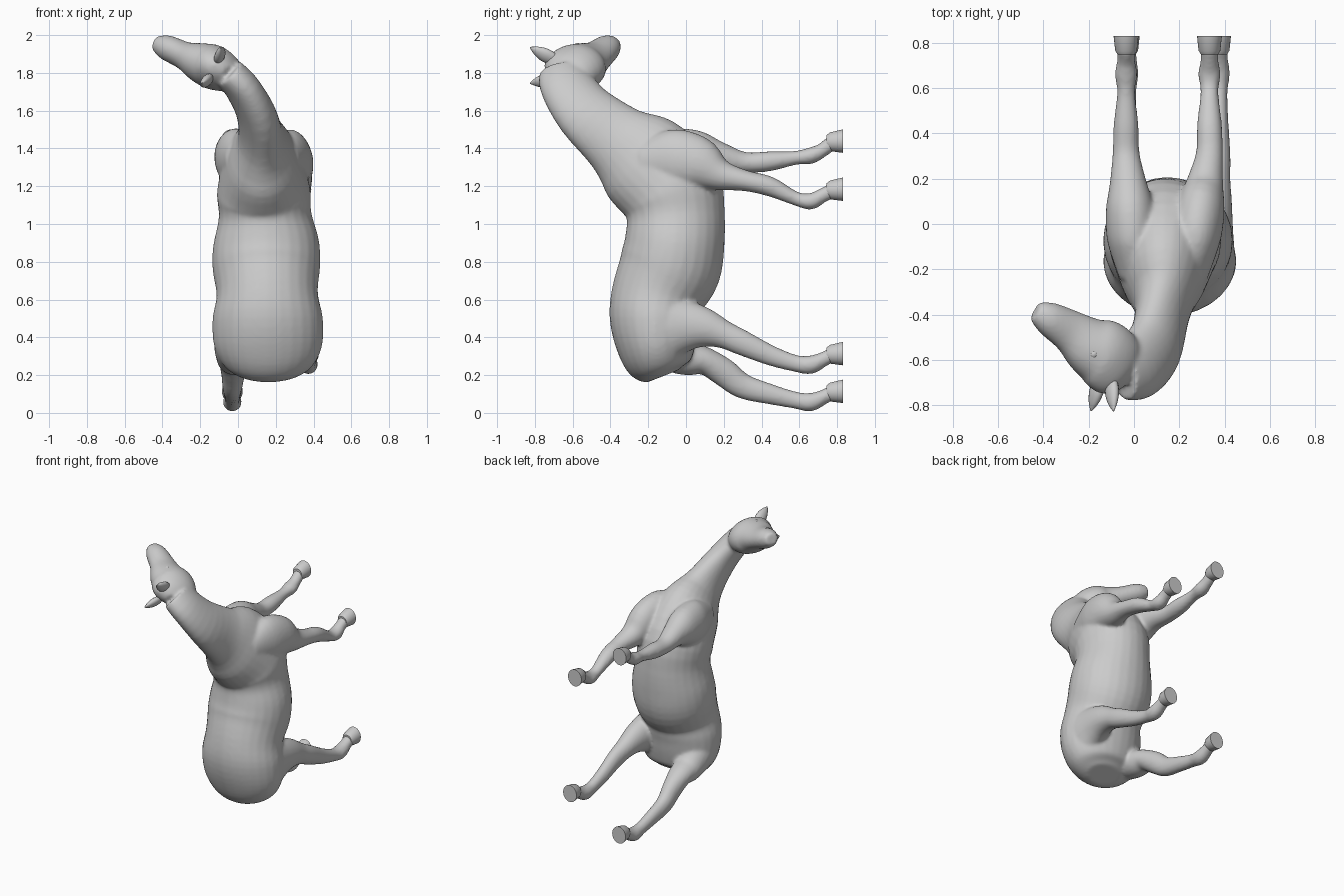
import bpy, bmesh, math
from mathutils import Vector

if "Cube" in bpy.data.objects:
    bpy.data.objects.remove(bpy.data.objects["Cube"])


def spline(stations, steps=4):
    """Catmull-Rom interpolation of all station values."""
    st = [Vector(s) for s in stations]
    out = []
    for i in range(len(st) - 1):
        a, b, c, d = st[max(i - 1, 0)], st[i], st[i + 1], st[min(i + 2, len(st) - 1)]
        for k in range(steps):
            t = k / steps
            out.append(0.5 * (2 * b + (c - a) * t + (2 * a - 5 * b + 4 * c - d) * t * t
                              + (3 * b - a - 3 * c + d) * t ** 3))
    return out + [st[-1]]


def neck_twist(z):
    """The neck rolls sideways as it rises; the head keeps the final roll."""
    return math.radians(60) * min(max((z - 1.42) / .36, 0), 1)


def loft(bm, stations, twist=lambda z: 0, steps=4, sides=28):
    """Stations: x, y, z, half width, half depth."""
    st = spline(stations, steps)
    pos = [Vector(s[:3]) for s in st]
    rings = []
    for i, s in enumerate(st):
        t = (pos[min(i + 1, len(pos) - 1)] - pos[max(i - 1, 0)]).normalized()
        a = twist(s[2])
        w = Vector((math.cos(a), 0, math.sin(a)))
        w = (w - t * w.dot(t)).normalized()
        d = t.cross(w)
        rings.append([bm.verts.new(pos[i] + w * (s[3] * math.cos(u)) + d * (s[4] * math.sin(u)))
                      for u in (2 * math.pi * k / sides for k in range(sides))])
    for r, q in zip(rings, rings[1:]):
        for k in range(sides):
            n = (k + 1) % sides
            bm.faces.new((r[k], r[n], q[n], q[k]))
    bm.faces.new(rings[0][::-1])
    bm.faces.new(rings[-1])


def finish(bm, name, angle=None):
    bmesh.ops.recalc_face_normals(bm, faces=bm.faces[:])
    me = bpy.data.meshes.new(name)
    bm.to_mesh(me)
    bm.free()
    ob = bpy.data.objects.new(name, me)
    bpy.context.collection.objects.link(ob)
    if angle:
        bpy.ops.object.select_all(action='DESELECT')
        ob.select_set(True)
        bpy.context.view_layer.objects.active = ob
        bpy.ops.object.shade_smooth_by_angle(angle=math.radians(angle))
    return ob


body = bmesh.new()

# Torso and neck, from rump to poll
loft(body, [
    (.16, -.12, .195, .13, .09), (.16, -.135, .24, .225, .165),
    (.16, -.155, .35, .285, .21), (.157, -.165, .5, .292, .24),
    (.155, -.145, .63, .268, .248), (.15, -.085, .77, .285, .27),
    (.15, -.06, .9, .28, .264), (.143, -.055, 1.05, .245, .26),
    (.135, -.09, 1.19, .245, .275), (.13, -.235, 1.34, .19, .265),
    (.125, -.37, 1.45, .125, .195), (.095, -.53, 1.59, .103, .167),
    (.02, -.625, 1.725, .092, .15), (-.05, -.65, 1.80, .085, .13)], neck_twist)

# Head, from poll to muzzle
loft(body, [
    (-.03, -.68, 1.785, .05, .08), (-.07, -.64, 1.805, .095, .145),
    (-.13, -.575, 1.83, .118, .155), (-.20, -.535, 1.855, .105, .13),
    (-.28, -.475, 1.89, .075, .097), (-.38, -.415, 1.935, .066, .074),
    (-.435, -.385, 1.955, .04, .045)], neck_twist)

# Leg profiles shared by each pair: y, half width, half depth
front = [(-.24, .06, .10), (-.08, .11, .165), (.06, .108, .145), (.18, .082, .085),
         (.31, .06, .056), (.44, .055, .053), (.58, .04, .037), (.66, .05, .044),
         (.72, .04, .038), (.78, .04, .04)]
hind = [(-.27, .07, .10), (-.14, .115, .19), (0, .1, .14), (.1, .084, .105),
        (.2, .065, .075), (.3, .053, .067), (.45, .044, .054), (.58, .04, .045),
        (.66, .05, .049), (.73, .042, .039)]

# Each leg: profile, x at body, x at hoof, bulk of upper leg, heights of the stations
legs = {
    "right_front": (front, .265, .333, 1,
                    [1.32, 1.335, 1.32, 1.26, 1.23, 1.2, 1.135, 1.12, 1.15, 1.18]),
    "left_front": (front, -.005, -.035, .95,
                   [1.34, 1.345, 1.36, 1.35, 1.325, 1.332, 1.35, 1.362, 1.39, 1.435]),
    "right_hind": (hind, .325, .373, 1,
                   [.45, .45, .46, .45, .415, .37, .303, .262, .255, .285]),
    "left_hind": (hind, -.01, -.03, .7,
                  [.41, .37, .295, .275, .215, .142, .098, .067, .057, .085]),
}
hoof_centres = {}
for name, (profile, x0, x1, bulk, heights) in legs.items():
    pts = []
    for (y, w, d), z in zip(profile, heights):
        f = min(max((y + .1) / .4, 0), 1)
        pts.append((x0 + (x1 - x0) * f, y, z, w, d * (bulk if y < .15 else 1)))
    if profile is hind:
        pts.append((x1, .78, heights[-1] + .025, .04, .04))
    loft(body, pts)
    hoof_centres[name] = (x1, pts[-1][2])

# Fuse into one smooth skin
skin = finish(body, "horse_body")
rm = skin.modifiers.new("fuse", 'REMESH')
rm.mode = 'VOXEL'
rm.voxel_size = .011
rm.use_smooth_shade = True
sm = skin.modifiers.new("soften", 'SMOOTH')
sm.factor = .5
sm.iterations = 8

# Hooves with flat soles
for name, (x, z) in hoof_centres.items():
    bm = bmesh.new()
    loft(bm, [(x, .745, z, .036, .036), (x, .765, z, .048, .05),
              (x, .83, z + .004, .055, .062)], steps=1)
    for v in bm.verts:
        if v.co.y > .8:
            v.co.y = .83
    finish(bm, name + "_hoof", 50)

# Ears
for side, base, tip in (("left", (-.10, -.70, 1.87), (-.09, -.825, 1.935)),
                        ("right", (-.155, -.70, 1.765), (-.19, -.825, 1.745))):
    b, t = Vector(base), Vector(tip)
    bm = bmesh.new()
    loft(bm, [(*b.lerp(t, f), w, w * .65) for f, w in
              ((0, .035), (.35, .04), (.7, .028), (1, .004))], neck_twist, sides=16)
    finish(bm, side + "_ear", 60)

# Eyes on both sides of the head
for side, s in (("left", 1), ("right", -1)):
    bm = bmesh.new()
    bmesh.ops.create_uvsphere(bm, u_segments=16, v_segments=10, radius=.02)
    bmesh.ops.translate(bm, verts=bm.verts[:],
                        vec=Vector((-.217, -.575, 1.87)) + s * Vector((.039, 0, .069)))
    finish(bm, side + "_eye", 60)
